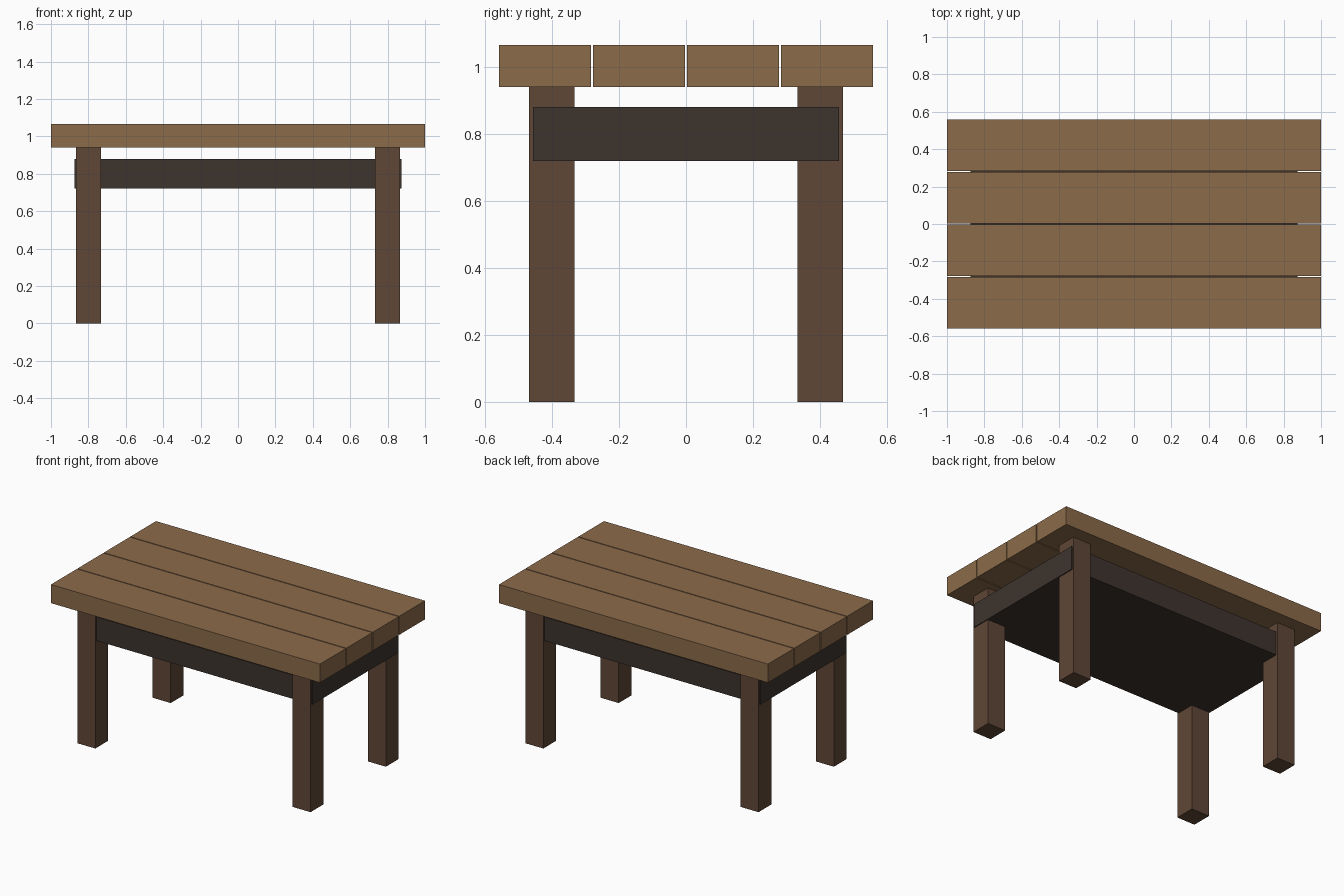
import bpy

if "Cube" in bpy.data.objects:
    bpy.data.objects.remove(bpy.data.objects["Cube"])


def material(name, rgb):
    mat = bpy.data.materials.new(name)
    mat.diffuse_color = (*rgb, 1.0)
    mat.use_nodes = True
    mat.node_tree.nodes["Principled BSDF"].inputs["Base Color"].default_value = mat.diffuse_color
    return mat


def box(name, centre, size, mat):
    bpy.ops.mesh.primitive_cube_add(size=1, location=centre)
    obj = bpy.context.object
    obj.name = name
    obj.scale = size
    bpy.ops.object.transform_apply(location=False, rotation=False, scale=True)
    obj.data.materials.append(mat)
    return obj


top_wood = material("top_wood", (0.26, 0.145, 0.068))
leg_wood = material("leg_wood", (0.115, 0.063, 0.038))
dark_wood = material("dark_wood", (0.047, 0.034, 0.027))

# Table top: four planks with narrow gaps
PITCH = 0.2805
for i in range(4):
    box(f"plank_{i + 1}", (0, (i - 1.5) * PITCH, 1.0025), (2.0, 0.274, 0.125), top_wood)

# Solid apron block under the top, leaving a gap below the planks
box("apron", (0, 0, 0.8), (1.746, 0.914, 0.16), dark_wood)

# Four square legs
for side, x in (("left", -0.8), ("right", 0.8)):
    for end, y in (("front", -0.4), ("back", 0.4)):
        box(f"{end}_{side}_leg", (x, y, 0.47), (0.134, 0.136, 0.94), leg_wood)
